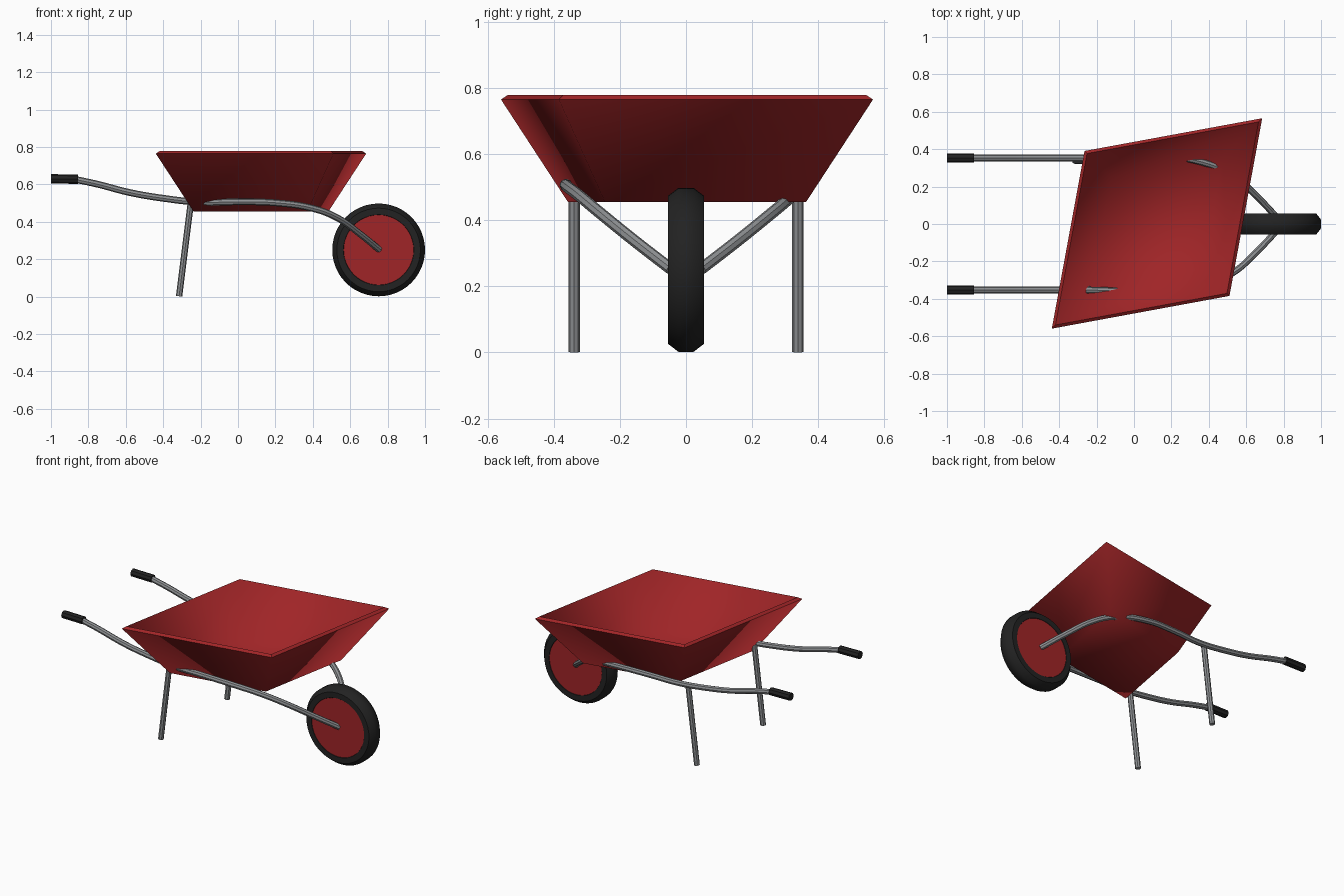
import bpy, bmesh, math
from mathutils import Vector

cube = bpy.data.objects.get("Cube")
if cube:
    bpy.data.objects.remove(cube, do_unlink=True)


def material(name, rgb):
    m = bpy.data.materials.new(name)
    m.use_nodes = True
    col = (*rgb, 1)
    m.diffuse_color = col
    m.node_tree.nodes["Principled BSDF"].inputs["Base Color"].default_value = col
    return m


RED = material("red paint", (0.35, 0.018, 0.02))
STEEL = material("grey steel", (0.27, 0.28, 0.29))
RUBBER = material("black rubber", (0.016, 0.016, 0.016))


def finish(name, mesh, mat, angle=40):
    ob = bpy.data.objects.new(name, mesh)
    bpy.context.scene.collection.objects.link(ob)
    mesh.materials.clear()
    mesh.materials.append(mat)
    bpy.ops.object.select_all(action='DESELECT')
    ob.select_set(True)
    bpy.context.view_layer.objects.active = ob
    bpy.ops.object.shade_smooth_by_angle(angle=math.radians(angle))
    return ob


def loft(name, rings, mat, angle, cap=True, loop=False):
    """Skin a list of equal-length vertex rings."""
    bm = bmesh.new()
    vs = [[bm.verts.new(p) for p in r] for r in rings]
    pairs = list(zip(vs, vs[1:]))
    if loop:
        pairs.append((vs[-1], vs[0]))
    n = len(vs[0])
    for a, b in pairs:
        for i in range(n):
            j = (i + 1) % n
            bm.faces.new((a[i], a[j], b[j], b[i]))
    if cap:
        bm.faces.new(vs[0])
        bm.faces.new(vs[-1])
    bmesh.ops.recalc_face_normals(bm, faces=bm.faces)
    me = bpy.data.meshes.new(name)
    bm.to_mesh(me)
    bm.free()
    return finish(name, me, mat, angle)


def tube(name, points, radius, mat):
    """Round pipe along a smooth path."""
    cu = bpy.data.curves.new(name + "_path", 'CURVE')
    cu.dimensions = '3D'
    cu.bevel_depth = radius
    cu.bevel_resolution = 2
    cu.use_fill_caps = True
    cu.resolution_u = 5
    sp = cu.splines.new('BEZIER')
    sp.bezier_points.add(len(points) - 1)
    for bp, p in zip(sp.bezier_points, points):
        bp.co = p
        bp.handle_left_type = bp.handle_right_type = 'AUTO'
    tmp = bpy.data.objects.new("tmp", cu)
    bpy.context.scene.collection.objects.link(tmp)
    bpy.context.view_layer.update()
    dg = bpy.context.evaluated_depsgraph_get()
    me = bpy.data.meshes.new_from_object(tmp.evaluated_get(dg))
    bpy.data.objects.remove(tmp, do_unlink=True)
    return finish(name, me, mat)


# Tray: skewed square tub with a thin wall
centre = Vector((0.123, 0.003, 0))
u, v = Vector((0.475, 0.0875, 0)), Vector((0.0875, 0.475, 0))


def tray_ring(scale, z):
    return [centre + (u * a + v * b) * scale + Vector((0, 0, z))
            for a, b in ((-1, -1), (1, -1), (1, 1), (-1, 1))]


tray = loft("tray", [tray_ring(0.64, 0.455), tray_ring(1, 0.765),
                     tray_ring(0.965, 0.778), tray_ring(0.63, 0.476)], RED, 180)
# keep the rim crisp while the tub shades softly
for e in tray.data.edges:
    zs = [tray.data.vertices[i].co.z for i in e.vertices]
    e.use_edge_sharp = min(zs) > 0.7

# Wheel: chamfered tyre and a painted disc
hub = Vector((0.752, 0, 0.25))


def wheel_ring(radius, y, n):
    return [hub + Vector((radius * math.cos(2 * math.pi * i / n), y,
                          radius * math.sin(2 * math.pi * i / n))) for i in range(n)]


section = []
for k in range(8):
    a = math.pi * (k + 0.5) / 4
    section.append((0.206 + 0.0455 * math.sin(a), 0.0595 * math.cos(a)))
loft("tyre", [wheel_ring(r, y, 48) for r, y in section], RUBBER, 50, cap=False, loop=True)
loft("wheel_disc", [wheel_ring(0.187, y, 48) for y in (-0.053, 0.053)], RED, 40)

# Frame pipes, grips and legs on both sides
path = [(-0.88, 0.353, 0.629), (-0.75, 0.353, 0.601), (-0.58, 0.353, 0.557),
        (-0.4, 0.353, 0.526), (-0.2, 0.354, 0.505), (0.0, 0.362, 0.507),
        (0.2, 0.36, 0.502), (0.4, 0.32, 0.472), (0.53, 0.26, 0.422),
        (0.65, 0.155, 0.337), (0.755, 0.045, 0.252)]
for side, s in (("left", 1), ("right", -1)):
    tube(side + "_frame_pipe", [(x, s * y, z) for x, y, z in path], 0.018, STEEL)
    tube(side + "_grip", [(-1, s * 0.353, 0.63), (-0.855, s * 0.353, 0.628)], 0.025, RUBBER)
    tube(side + "_leg", [(-0.315, s * 0.338, 0.002), (-0.252, s * 0.338, 0.505)], 0.017, STEEL)
